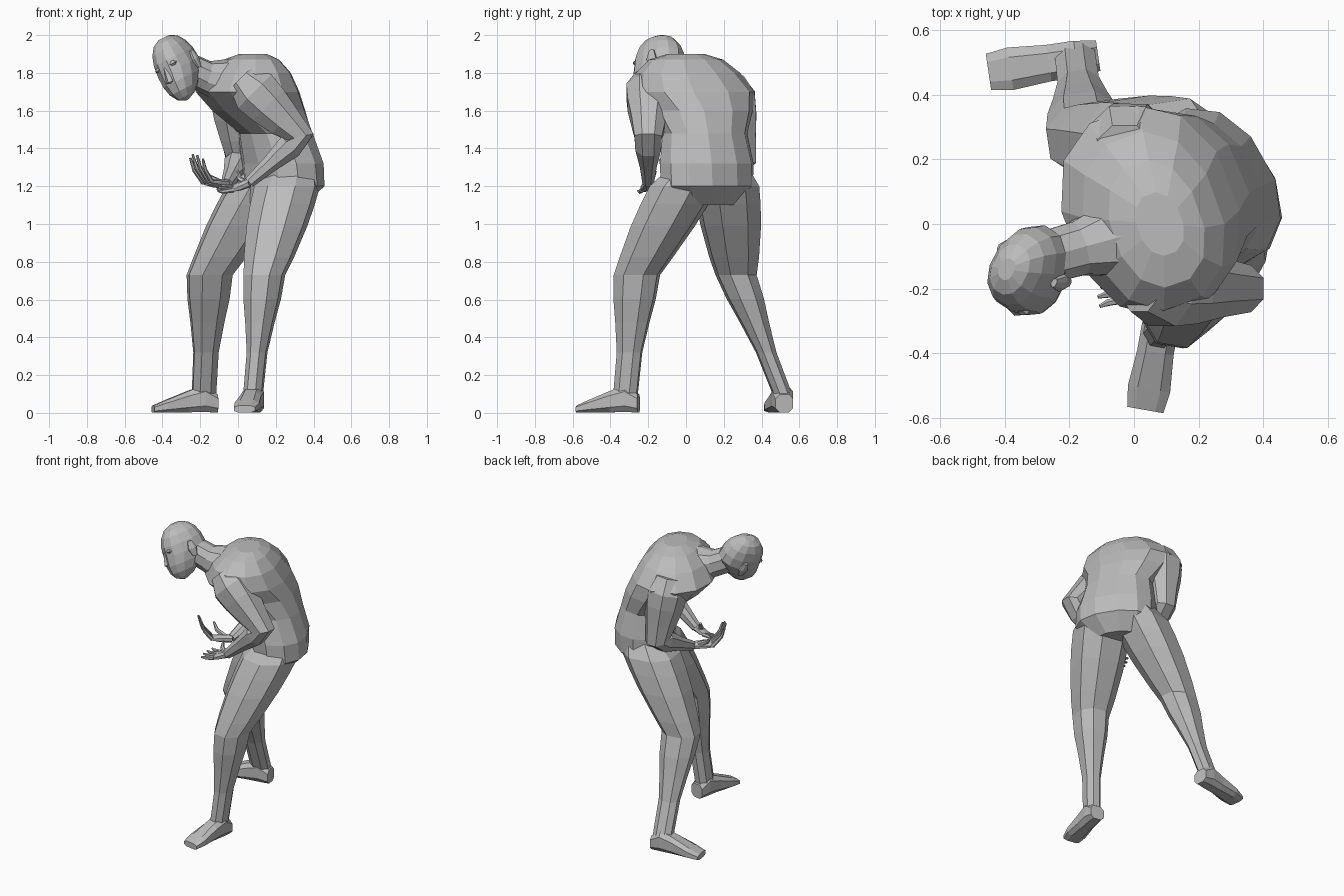
import bpy, bmesh, math
from mathutils import Vector

if "Cube" in bpy.data.objects:
    bpy.data.objects.remove(bpy.data.objects["Cube"])

grey = (.5, .5, .5, 1)
clay = bpy.data.materials.new("clay_grey")
clay.use_nodes = True
clay.diffuse_color = grey
clay.node_tree.nodes["Principled BSDF"].inputs["Base Color"].default_value = grey

X, Y, Z = Vector((1, 0, 0)), Vector((0, 1, 0)), Vector((0, 0, 1))


def loft(name, rings, sides=8, power=.9):
    """Skin rings of (centre, half axis, half axis) with flat faces and closed ends."""
    bm = bmesh.new()
    loops = []
    for centre, first, second in rings:
        loop = []
        for i in range(sides):
            angle = math.tau * (i + .5) / sides
            c, s = math.cos(angle), math.sin(angle)
            c = math.copysign(abs(c) ** power, c)
            s = math.copysign(abs(s) ** power, s)
            loop.append(bm.verts.new(centre + first * c + second * s))
        loops.append(loop)
    for low, high in zip(loops, loops[1:]):
        for i in range(sides):
            j = (i + 1) % sides
            bm.faces.new((low[i], low[j], high[j], high[i]))
    bm.faces.new(loops[0])
    bm.faces.new(loops[-1])
    bmesh.ops.recalc_face_normals(bm, faces=bm.faces)
    mesh = bpy.data.meshes.new(name)
    bm.to_mesh(mesh)
    bm.free()
    mesh.materials.append(clay)
    bpy.context.collection.objects.link(bpy.data.objects.new(name, mesh))


def tube(name, path, radii, side, sides=8):
    """Rings set square to a path of points."""
    rings = []
    for i, (point, radius) in enumerate(zip(path, radii)):
        ahead = path[min(i + 1, len(path) - 1)] - path[max(i - 1, 0)]
        across = ahead.cross(side).normalized()
        rings.append((point, across * radius, across.cross(ahead.normalized()) * radius))
    loft(name, rings, sides)


def ease(t):
    t = min(t, 1)
    return t * t * (3 - 2 * t)


# Torso: height, centre x and y, half width and half depth; it twists from hips to shoulders
TORSO = [(1.1, .2, .1, .16, .14), (1.2, .24, .11, .26, .19), (1.32, .235, .11, .26, .195),
         (1.48, .2, .1, .23, .185), (1.6, .11, .08, .275, .24), (1.7, .05, .04, .33, .265),
         (1.8, .06, .01, .28, .21), (1.87, .07, 0, .2, .14), (1.9, .08, 0, .1, .07)]
rings = []
for z, x, y, width, depth in TORSO:
    turn = math.radians(32 - 13 * ease((z - 1.1) / .8))
    across = Vector((math.sin(turn), -math.cos(turn), 0))
    rings.append((Vector((x, y, z)), across * width, across.cross(Z) * depth))
loft("torso", rings, 12)


def leg(side, hip, knee, ankle, toe):
    """Thigh, shin and foot; the foot sets the walking direction."""
    hip, knee, ankle, toe = map(Vector, (hip, knee, ankle, toe))
    forward = toe - ankle
    forward.z = 0
    forward.normalize()
    across = forward.cross(Z)
    # The thigh starts with a smaller ring hidden in the pelvis
    rings = [(hip.lerp(knee, -.25), across * .12, forward * .12)]
    for t in (0, .2, .45, .8):
        width = .175 - .065 * t * t
        rings.append((hip.lerp(knee, t), across * width, forward * (width + .01)))
    for t in (0, .2, .4, .65, 1):
        width = .11 - .058 * ease(t * 1.35)
        rings.append((knee.lerp(ankle, t), across * width, forward * (width + .015)))
    loft(side + "_leg", rings)

    # Foot: heel, ankle, arch, ball and toe as share of length, half width, height
    heel = ankle - forward * .07
    foot = []
    for t, width, height in ((0, .05, .1), (.2, .06, .15), (.45, .06, .12),
                             (.8, .07, .07), (1, .06, .04)):
        centre = heel.lerp(toe, t)
        centre.z = height / 2
        foot.append((centre, across * width, Z * height / 2))
    loft(side + "_foot", foot, power=.7)


leg("left", (.26, -.01, 1.2), (.14, -.26, .73), (.08, -.32, .1), (.035, -.575, 0))
leg("right", (.12, .215, 1.2), (-.15, .265, .73), (-.18, .51, .1), (-.45, .47, 0))


def arm(name, shoulder, elbow, wrist, hinge):
    """Upper arm and forearm, with the shoulder end sunk into the torso."""
    path, radii = [shoulder.lerp(elbow, -.3)], [.09]
    for t in (0, .3, .65):
        path.append(shoulder.lerp(elbow, t))
        radii.append(.135 - .05 * ease(t))
    for t in (0, .2, .6, 1):
        path.append(elbow.lerp(wrist, t))
        radii.append(.078 - .046 * ease(t))
    tube(name, path, radii, hinge)


def hand(name, wrist, knuckle, tip, thumb, spread):
    """Flat palm, four fingers fanned along spread, one thumb."""
    reach = (knuckle - wrist).normalized()
    normal = reach.cross(spread).normalized()
    middle = wrist.lerp(knuckle, .6)
    loft(name + "_palm", [(wrist, spread * .03, normal * .025),
                          (middle, spread * .045, normal * .022),
                          (knuckle, spread * .045, normal * .014)])
    bend = knuckle.lerp(tip, .5) + reach * .02
    for i, length in enumerate((.9, 1, .95, .8)):
        shift = spread * .024 * (i - 1.5)
        path = [knuckle + shift, knuckle.lerp(bend, length) + shift * 1.2,
                knuckle.lerp(tip, length) + shift * 1.4]
        tube(f"{name}_finger_{i + 1}", path, (.013, .011, .006), spread, 6)
    tube(name + "_thumb", [wrist.lerp(knuckle, .2), middle.lerp(thumb, .5), thumb],
         (.018, .014, .007), normal, 6)


# Arms, both bent in front of the belly
wrist = Vector((.06, -.2, 1.22))
arm("left_arm", Vector((.09, -.19, 1.7)), Vector((.33, -.2, 1.46)), wrist, Y)
hand("left_hand", wrist, Vector((-.02, -.2, 1.19)), Vector((-.11, -.21, 1.19)),
     Vector((0, -.16, 1.28)), Vector((.1, .9, .3)))
wrist = Vector((-.06, .02, 1.21))
arm("right_arm", Vector((-.02, .24, 1.67)), Vector((.01, .3, 1.34)), wrist, X)
hand("right_hand", wrist, Vector((-.16, -.06, 1.22)), Vector((-.23, -.11, 1.37)),
     Vector((-.2, .02, 1.29)), Vector((.6, -.75, .1)))

# Neck, reaching forward out of the shoulders
nape, throat = Vector((.03, -.02, 1.75)), Vector((-.26, -.1, 1.82))
sag = Z * -.02
tube("neck", [nape, nape.lerp(throat, .35) + sag, nape.lerp(throat, .7) + sag, throat],
     (.15, .12, .088, .085), Z, 10)

# Head frame: tilted up axis, facing axis and axis across the face
up = Vector((-.45, 0, .9)).normalized()
face = Vector((-.45, -.85, -.225)).normalized()
cheek = face.cross(up)
skull = Vector((-.315, -.14, 1.83))


def at(across, forward, height):
    return skull + cheek * across + face * forward + up * height


# Skull: an egg whose lower half slides forward into the jaw
rings = []
for i in range(9):
    angle = math.radians(20 * (i - 4))
    height, girth = .178 * math.sin(angle), math.cos(angle) ** .8
    jaw = max(0, -height)
    rings.append((at(0, jaw * .4, height), cheek * (.107 * girth - jaw * .1),
                  face * (.144 * girth - jaw * .15)))
loft("head", rings, 12)


def blob(name, centre, width, depth, height):
    """Small faceted lump on the head."""
    lump = []
    for tilt in (-1, 0, 1):
        girth = 1 - .5 * abs(tilt)
        lump.append((centre + up * height * tilt, cheek * width * girth, face * depth * girth))
    loft(name, lump)


# Face
loft("nose", [(at(0, .12, .03), cheek * .011, face * .02),
              (at(0, .135, -.05), cheek * .024, face * .032),
              (at(0, .125, -.06), cheek * .016, face * .02)], 6)
blob("upper_lip", at(0, .117, -.09), .032, .025, .008)
blob("lower_lip", at(0, .112, -.11), .028, .025, .008)
for sign, side in ((1, "right"), (-1, "left")):
    blob(side + "_brow", at(.04 * sign, .112, .032), .033, .022, .014)
    blob(side + "_eye", at(.038 * sign, .112, -.002), .02, .014, .01)
    blob(side + "_ear", at(.108 * sign, -.015, 0), .018, .03, .05)
